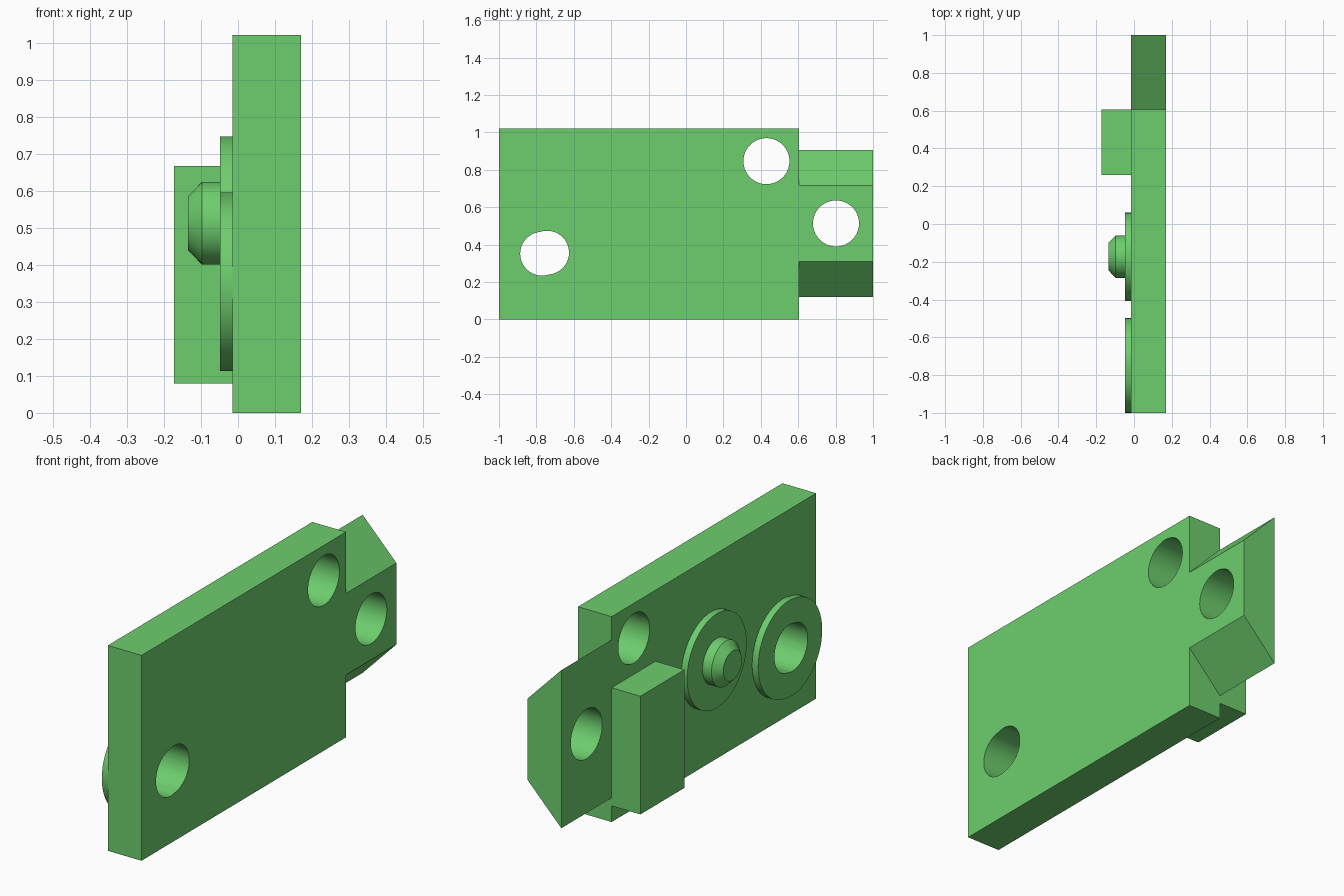
import bpy, bmesh, math
from mathutils import Vector

if "Cube" in bpy.data.objects:
    bpy.data.objects.remove(bpy.data.objects["Cube"])

green = bpy.data.materials.new("green")
green.diffuse_color = (0.155, 0.62, 0.155, 1)
green.use_nodes = True
green.node_tree.nodes["Principled BSDF"].inputs["Base Color"].default_value = green.diffuse_color


def finish(name, bm, smooth=False):
    bmesh.ops.recalc_face_normals(bm, faces=bm.faces)
    mesh = bpy.data.meshes.new(name)
    bm.to_mesh(mesh)
    bm.free()
    mesh.materials.append(green)
    ob = bpy.data.objects.new(name, mesh)
    bpy.context.collection.objects.link(ob)
    if smooth:
        shade(ob)
    return ob


def activate(ob):
    bpy.ops.object.select_all(action='DESELECT')
    ob.select_set(True)
    bpy.context.view_layer.objects.active = ob


def shade(ob):
    activate(ob)
    bpy.ops.object.shade_smooth_by_angle(angle=math.radians(30))


def prism(name, points, offset, smooth=False):
    """Extrude a closed 3D outline along an offset."""
    bm = bmesh.new()
    face = bm.faces.new([bm.verts.new(p) for p in points])
    new = bmesh.ops.extrude_face_region(bm, geom=[face], use_keep_orig=True)["geom"]
    bmesh.ops.translate(bm, vec=Vector(offset),
                        verts=[g for g in new if isinstance(g, bmesh.types.BMVert)])
    return finish(name, bm, smooth)


def box(name, x0, x1, y0, y1, z0, z1):
    return prism(name, [(x0, y0, z0), (x1, y0, z0), (x1, y0, z1), (x0, y0, z1)],
                 (0, y1 - y0, 0))


def slot(y, z, r, x, dy=0.0, dz=0.0, n=64):
    """Circle in the YZ plane, stretched into a slot by half-offset (dy, dz)."""
    pts = []
    for i in range(n):
        a = 2 * math.pi * (i + 0.5) / n
        c, s = math.cos(a), math.sin(a)
        k = 1 if c * dy + s * dz >= 0 else -1
        pts.append((x, y + r * c + k * dy, z + r * s + k * dz))
    return pts


def drill(ob, *hole):
    """Cut a hole right through along X."""
    y, z, r, dy, dz = hole
    cutter = prism("cutter", slot(y, z, r, -0.6, dy, dz), (1.2, 0, 0))
    cutter.hide_render = True
    mod = ob.modifiers.new("hole", 'BOOLEAN')
    mod.operation, mod.solver, mod.object = 'DIFFERENCE', 'EXACT', cutter
    activate(ob)
    bpy.ops.object.modifier_apply(modifier=mod.name)
    bpy.data.objects.remove(cutter)
    shade(ob)


BACK, FRONT, END = -0.015, 0.17, 0.605
slot_hole = (-0.756, 0.354, 0.117, 0.0135, 0.003)

# Main plate with an upper round hole and a lower slotted hole
plate = box("plate", BACK, FRONT, -1, END, 0, 1.02)
drill(plate, 0.43, 0.846, 0.123, 0, 0)
drill(plate, *slot_hole)

# Tapered end tab with its hole
tab = prism("end_tab", [(BACK, END, 0.12), (FRONT, END, 0.31),
                        (FRONT, END, 0.715), (BACK, END, 0.905)], (0, 1 - END, 0))
drill(tab, 0.802, 0.513, 0.123, 0, 0)

# Rectangular stop block
box("stop_block", -0.173, BACK, 0.26, END, 0.08, 0.667)

# Slotted ring around the lower hole
ring = prism("slotted_ring", slot(-0.749, 0.354, 0.238, -0.048, 0.013, 0.003),
             (0.033, 0, 0))
drill(ring, *slot_hole)

# Round boss carrying a chamfered peg
prism("boss", slot(-0.174, 0.512, 0.234, -0.048), (0.033, 0, 0), True)
bm = bmesh.new()
profile = [(-0.048, 0.112), (-0.097, 0.112), (-0.135, 0.073)]
rings = [[bm.verts.new(p) for p in slot(-0.173, 0.512, r, x)] for x, r in profile]
for a, b in zip(rings, rings[1:]):
    for i in range(len(a)):
        j = (i + 1) % len(a)
        bm.faces.new((a[i], a[j], b[j], b[i]))
bm.faces.new(rings[0])
bm.faces.new(rings[-1])
finish("peg", bm, True)
